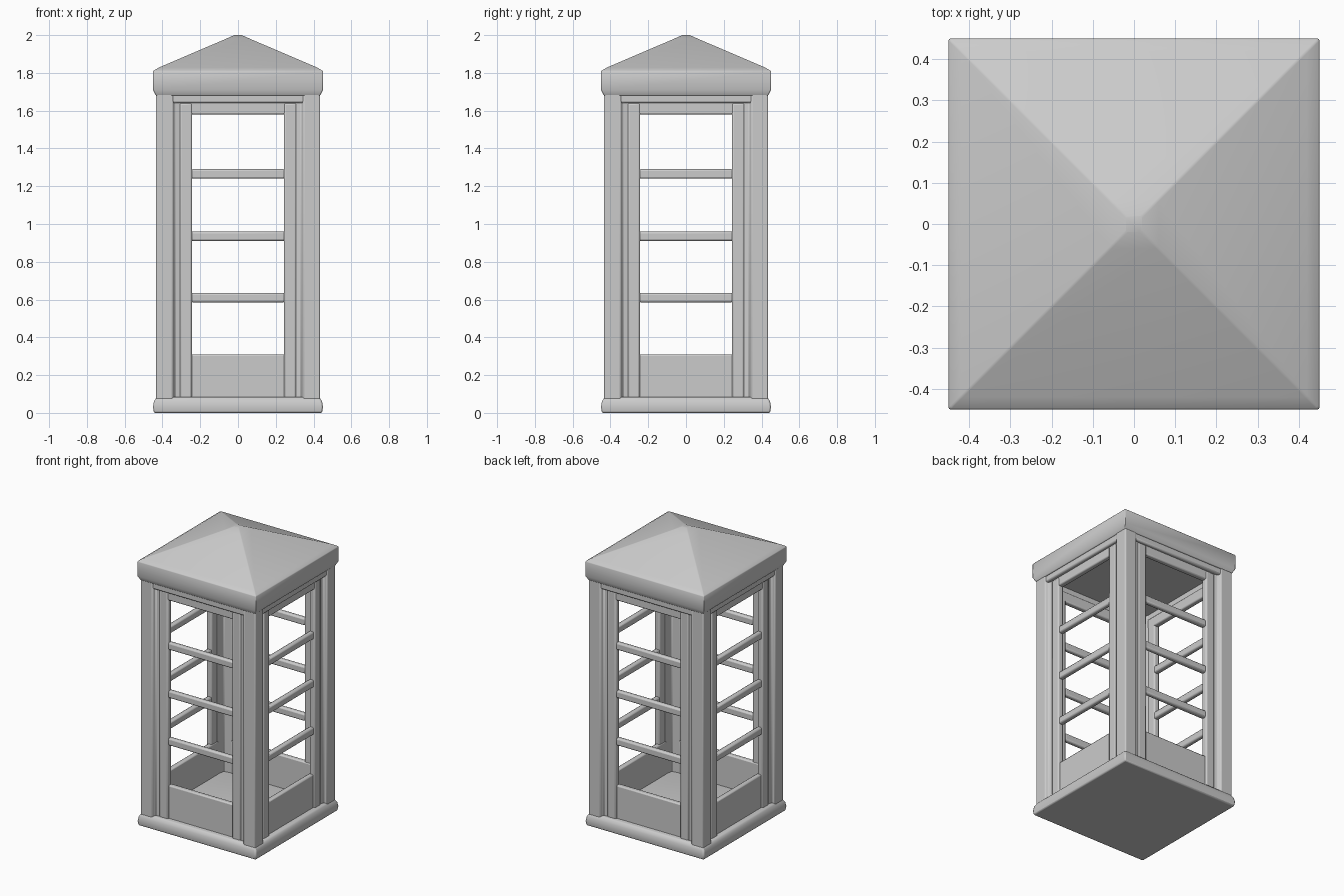
import bpy, bmesh
from math import radians
from mathutils import Matrix

cube = bpy.data.objects.get("Cube")
if cube:
    bpy.data.objects.remove(cube, do_unlink=True)

grey = bpy.data.materials.new("plain grey")
grey.use_nodes = True
tone = (0.6, 0.6, 0.6, 1)
grey.diffuse_color = tone
grey.node_tree.nodes["Principled BSDF"].inputs["Base Color"].default_value = tone


def finish(name, bm, bevel, smooth=40):
    bmesh.ops.recalc_face_normals(bm, faces=bm.faces)
    mesh = bpy.data.meshes.new(name)
    bm.to_mesh(mesh)
    bm.free()
    mesh.materials.append(grey)
    ob = bpy.data.objects.new(name, mesh)
    bpy.context.collection.objects.link(ob)
    mod = ob.modifiers.new("soft edges", "BEVEL")
    mod.width = bevel
    mod.segments = 2
    bpy.ops.object.select_all(action="DESELECT")
    ob.select_set(True)
    bpy.context.view_layer.objects.active = ob
    bpy.ops.object.shade_smooth_by_angle(angle=radians(smooth))


def box(name, x, y, z, bevel=0.01, turn=0):
    """Box between the given ranges, turned about the booth's axis."""
    bm = bmesh.new()
    bmesh.ops.create_cube(bm, size=1)
    for v in bm.verts:
        v.co = [r[0] if c < 0 else r[1] for c, r in zip(v.co, (x, y, z))]
    bm.transform(Matrix.Rotation(radians(turn), 4, "Z"))
    finish(name, bm, bevel)


def stack(name, levels, bevel):
    """Square rings of (half width, height), joined and capped."""
    bm = bmesh.new()
    rings = []
    for w, z in levels:
        rings.append([bm.verts.new((sx * w, sy * w, z))
                      for sx, sy in ((-1, -1), (1, -1), (1, 1), (-1, 1))])
    for a, b in zip(rings, rings[1:]):
        for i in range(4):
            j = (i + 1) % 4
            bm.faces.new((a[i], a[j], b[j], b[i]))
    bm.faces.new(rings[0])
    bm.faces.new(rings[-1])
    finish(name, bm, bevel, 60)


def post(name, turn):
    """Corner post with a stepped, L-shaped cross-section."""
    half = [(-.435, -.435), (-.345, -.435), (-.335, -.412), (-.30, -.405),
            (-.30, -.37)]
    profile = half + [(-.36, -.36)] + [(y, x) for x, y in half[:0:-1]]
    bm = bmesh.new()
    face = bm.faces.new([bm.verts.new((x, y, 0.06)) for x, y in profile])
    top = bmesh.ops.extrude_face_region(bm, geom=[face])["geom"]
    for v in top:
        if isinstance(v, bmesh.types.BMVert):
            v.co.z = 1.70
    bm.transform(Matrix.Rotation(radians(turn), 4, "Z"))
    finish(name, bm, 0.007)


# Base and roof
stack("base", [(.445, 0), (.45, .03), (.445, .06), (.43, .085)], 0.008)
stack("roof", [(.435, 1.68), (.45, 1.71), (.45, 1.81), (.42, 1.828),
               (.06, 1.982), (.02, 2.0)], 0.004)

# Four equal sides: post, header, panel, window frame and glazing bars
for turn, side in ((0, "front"), (90, "left"), (180, "back"), (270, "right")):
    post(side + "_corner_post", turn)
    box(side + "_header", (-.36, .36), (-.43, -.37), (1.64, 1.70), 0.01, turn)
    box(side + "_top_rail", (-.31, .31), (-.407, -.37), (1.58, 1.65), 0.008, turn)
    box(side + "_lower_panel", (-.31, .31), (-.40, -.365), (.07, .31), 0.008, turn)
    for s, hand in ((-1, "a"), (1, "b")):
        xs = sorted((s * .243, s * .31))
        box(f"{side}_stile_{hand}", xs, (-.412, -.37), (.07, 1.64), 0.01, turn)
    for n, z in enumerate((.61, .935, 1.265), 1):
        box(f"{side}_glazing_bar_{n}", (-.25, .25), (-.405, -.37),
            (z - .025, z + .025), 0.01, turn)
